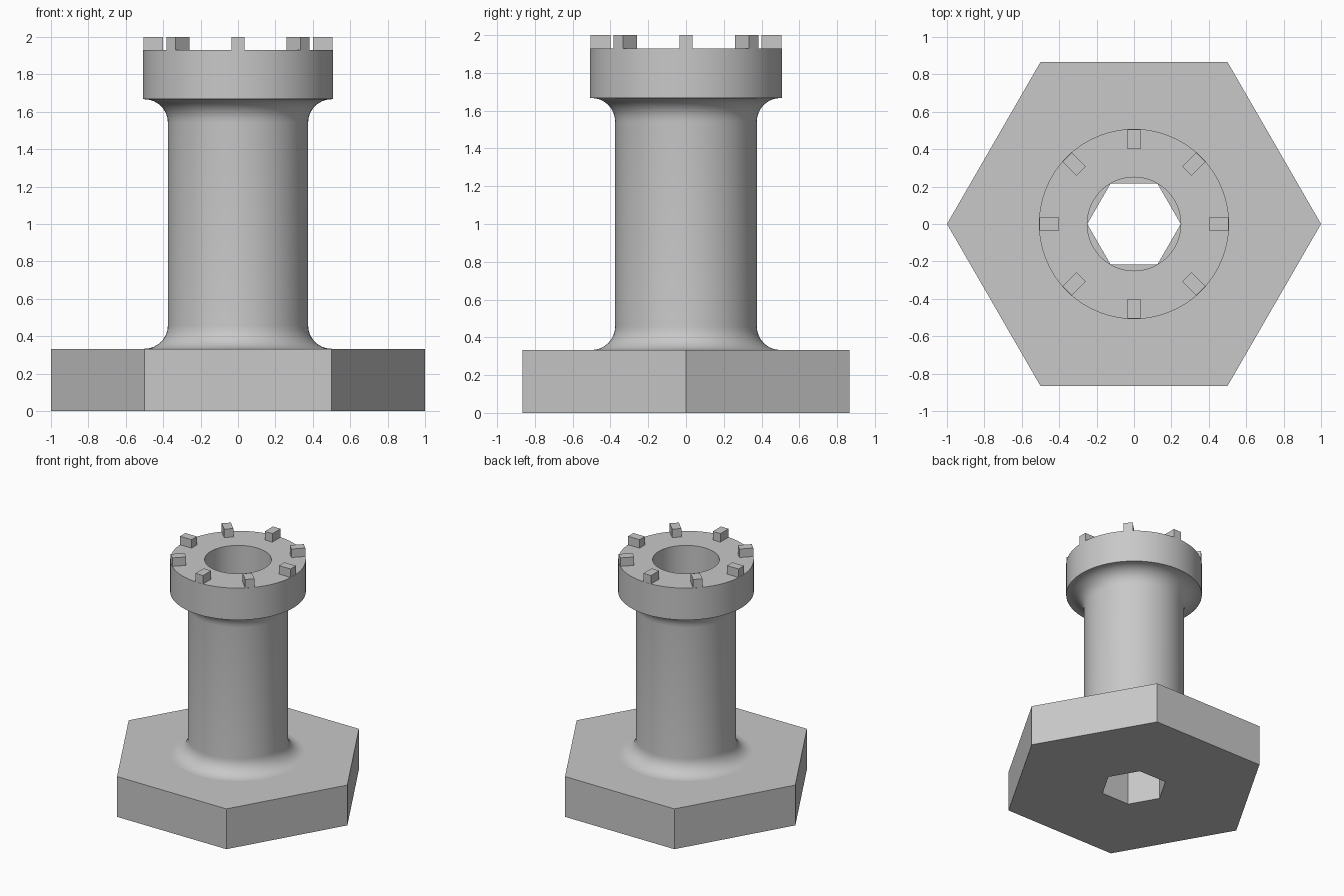
import bpy, bmesh
from math import pi, sin, cos, radians
from mathutils import Matrix, Vector

cube = bpy.data.objects.get("Cube")
if cube:
    bpy.data.objects.remove(cube, do_unlink=True)

# Main dimensions
BASE_TOP, COLLAR_BOTTOM, COLLAR_TOP, TOP = 0.333, 1.667, 1.93, 2.0
BORE, SHAFT, COLLAR, FILLET = 0.25, 0.375, 0.508, 0.125

grey = bpy.data.materials.new("light grey")
grey.use_nodes = True
colour = (0.58, 0.58, 0.58, 1)
grey.diffuse_color = colour
grey.node_tree.nodes["Principled BSDF"].inputs["Base Color"].default_value = colour


def finish(bm, name, smooth=False):
    bmesh.ops.recalc_face_normals(bm, faces=bm.faces)
    mesh = bpy.data.meshes.new(name)
    bm.to_mesh(mesh)
    bm.free()
    mesh.materials.append(grey)
    obj = bpy.data.objects.new(name, mesh)
    bpy.context.collection.objects.link(obj)
    if smooth:
        bpy.ops.object.select_all(action="DESELECT")
        obj.select_set(True)
        bpy.context.view_layer.objects.active = obj
        bpy.ops.object.shade_smooth_by_angle(angle=radians(35))
    return obj


def lathe(name, profile, sides):
    """Revolve a closed (radius, height) profile around z."""
    bm = bmesh.new()
    rings = []
    for i in range(sides):
        a = 2 * pi * i / sides
        rings.append([bm.verts.new((r * cos(a), r * sin(a), z)) for r, z in profile])
    n = len(profile)
    for i in range(sides):
        here, there = rings[i], rings[(i + 1) % sides]
        for j in range(n):
            k = (j + 1) % n
            bm.faces.new((here[j], there[j], there[k], here[k]))
    return finish(bm, name, smooth=sides > 6)


# Hexagonal base with a hexagonal through hole
lathe("hex_base", [(BORE, 0), (1, 0), (1, BASE_TOP), (BORE, BASE_TOP)], 6)

# Hollow shaft with filleted ends and collar, seated slightly into the base
steps = 8
arc = [i * pi / 2 / steps for i in range(steps + 1)]
centre = SHAFT + FILLET
lower = [(centre - FILLET * sin(a), BASE_TOP + FILLET * (1 - cos(a))) for a in arc]
upper = [(r, BASE_TOP + COLLAR_BOTTOM - z) for r, z in reversed(lower)]
seat = BASE_TOP - 0.01
profile = [(BORE, seat), (centre, seat)] + lower + upper
profile += [(COLLAR, COLLAR_BOTTOM), (COLLAR, COLLAR_TOP), (BORE, COLLAR_TOP)]
lathe("shaft_and_collar", profile, 96)

# Ring of eight square teeth on the collar
bm = bmesh.new()
inner, outer, width, sink = 0.4, 0.506, 0.07, 0.005
height = TOP - COLLAR_TOP + sink
for i in range(8):
    place = (Matrix.Rotation(i * pi / 4, 4, "Z")
             @ Matrix.Translation(Vector(((inner + outer) / 2, 0, TOP - height / 2)))
             @ Matrix.Diagonal((outer - inner, width, height, 1)))
    bmesh.ops.create_cube(bm, size=1, matrix=place)
finish(bm, "collar_teeth")
